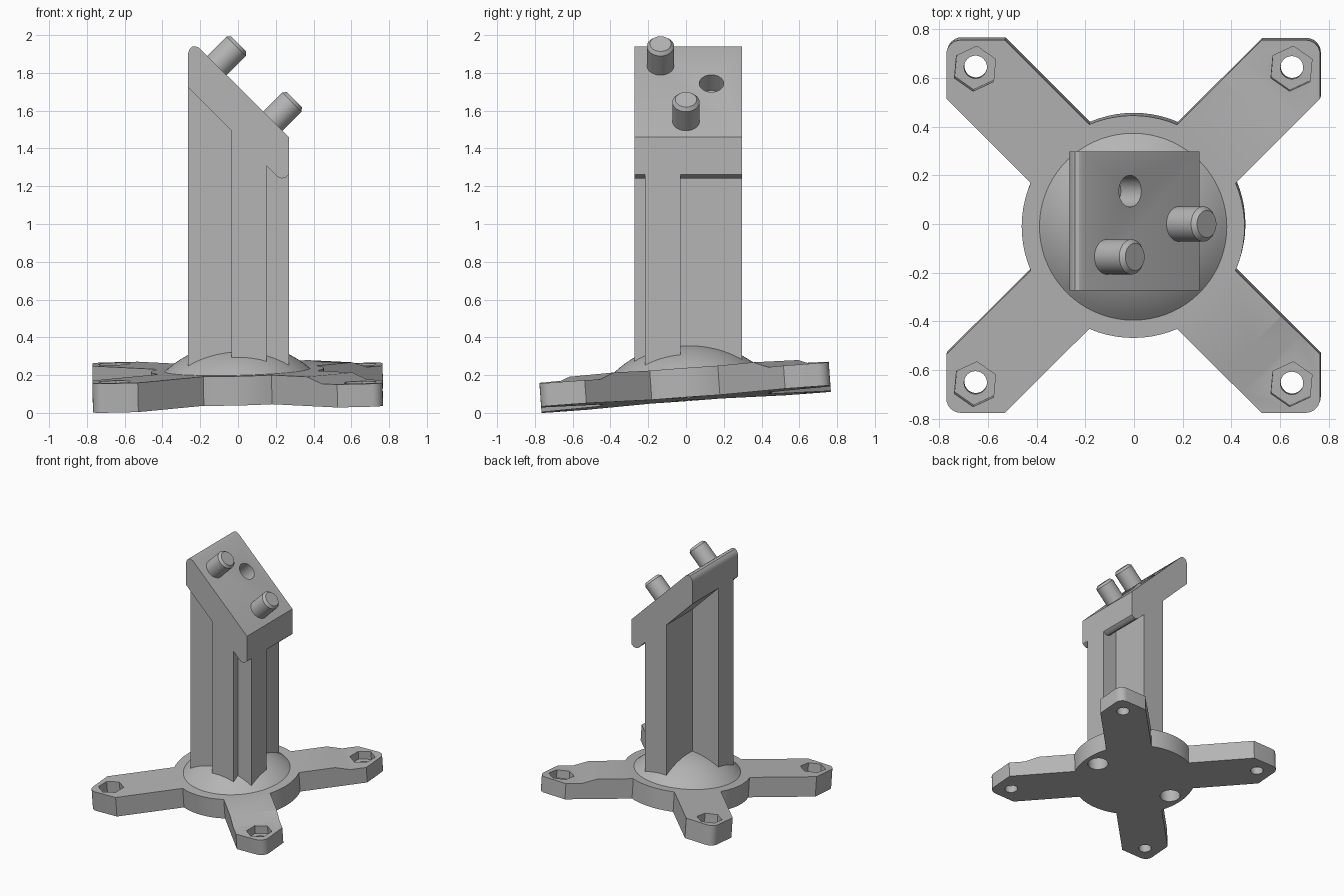
import bpy, bmesh
from math import sin, cos, asin, sqrt, pi, radians
from mathutils import Matrix, Vector

old = bpy.data.objects.get("Cube")
if old:
    bpy.data.objects.remove(old, do_unlink=True)

GREY = (0.46, 0.46, 0.46, 1)
grey = bpy.data.materials.new("plain grey")
grey.use_nodes = True
grey.diffuse_color = GREY
grey.node_tree.nodes["Principled BSDF"].inputs["Base Color"].default_value = GREY


def finish(name, bm):
    bmesh.ops.recalc_face_normals(bm, faces=bm.faces)
    mesh = bpy.data.meshes.new(name)
    bm.to_mesh(mesh)
    bm.free()
    mesh.materials.append(grey)
    ob = bpy.data.objects.new(name, mesh)
    bpy.context.collection.objects.link(ob)
    return ob


def prism(name, points, low, high, matrix=Matrix()):
    """Flat outline extruded along its local z."""
    bm = bmesh.new()
    face = bm.faces.new([bm.verts.new((x, y, low)) for x, y in points])
    new = bmesh.ops.extrude_face_region(bm, geom=[face])["geom"]
    bmesh.ops.translate(bm, vec=(0, 0, high - low),
                        verts=[v for v in new if isinstance(v, bmesh.types.BMVert)])
    bm.transform(matrix)
    return finish(name, bm)


def lathe(name, profile, matrix=Matrix(), steps=48):
    """Profile of (radius, height) spun round its local z."""
    bm = bmesh.new()
    verts = [bm.verts.new((r, 0, h)) for r, h in profile]
    edges = [bm.edges.new(pair) for pair in zip(verts, verts[1:])]
    bmesh.ops.spin(bm, geom=verts + edges, axis=(0, 0, 1), cent=(0, 0, 0),
                   angle=2 * pi, steps=steps)
    bmesh.ops.remove_doubles(bm, verts=bm.verts, dist=1e-5)
    bm.transform(matrix)
    return finish(name, bm)


def circle(x, y, r, sides, turn=0.0):
    return [(x + r * cos(turn + 2 * pi * i / sides),
             y + r * sin(turn + 2 * pi * i / sides)) for i in range(sides)]


def combine(ob, other, operation):
    mod = ob.modifiers.new(operation, 'BOOLEAN')
    mod.operation, mod.solver, mod.object = operation, 'EXACT', other
    bpy.ops.object.select_all(action='DESELECT')
    bpy.context.view_layer.objects.active = ob
    ob.select_set(True)
    bpy.ops.object.modifier_apply(modifier=mod.name)
    bpy.data.objects.remove(other, do_unlink=True)


def smooth(ob):
    bpy.ops.object.select_all(action='DESELECT')
    bpy.context.view_layer.objects.active = ob
    ob.select_set(True)
    bpy.ops.object.shade_smooth_by_angle(angle=radians(30))


# Base: round hub with four diagonal arms, drawn as one outline
HUB, HALF, TIP, THICK, END = 0.458, 0.17, 0.768, 0.155, 0.122
spread = asin(HALF / HUB)
outline = []
for k in range(4):
    turn = Matrix.Rotation(k * pi / 2, 2)
    arm = [(TIP, TIP - HALF * sqrt(2))]
    arm += [(TIP - 0.06 + 0.06 * cos(a * pi / 12), TIP - 0.06 + 0.06 * sin(a * pi / 12))
            for a in range(7)]
    arm.append((TIP - HALF * sqrt(2), TIP))
    start, sweep = pi / 4 + spread, pi / 2 - 2 * spread
    arm += [(HUB * cos(start + sweep * i / 10), HUB * sin(start + sweep * i / 10))
            for i in range(11)]
    outline += [turn @ Vector(p) for p in arm]
base = prism("base_plate", outline, 0, THICK)

# Arm ends step down and carry a bolt hole with a nut pocket
side = Matrix.Rotation(pi / 2, 4, 'X')
step = [(0.69, THICK), (0.80, END), (1.2, END), (1.2, 0.3), (0.69, 0.3)]
for k in range(4):
    around = Matrix.Rotation(pi / 4 + k * pi / 2, 4, 'Z')
    combine(base, prism("step_cutter", step, -0.3, 0.3, around @ side), 'DIFFERENCE')
for sx in (-1, 1):
    for sy in (-1, 1):
        x, y = 0.65 * sx, 0.65 * sy
        combine(base, prism("nut_cutter", circle(x, y, 0.093, 6, radians(25)), 0.06, 0.3),
                'DIFFERENCE')
        combine(base, prism("bolt_cutter", circle(x, y, 0.047, 32), -0.1, 0.3), 'DIFFERENCE')
    # Blind sockets under the hub
    combine(base, prism("socket_cutter", circle(0.35 * sx, 0, 0.075, 32), -0.1, 0.11),
            'DIFFERENCE')

# Shallow dome on the hub
DOME, RISE = 0.385, 0.145
ball = (DOME ** 2 + RISE ** 2) / (2 * RISE)
top = asin(DOME / ball)
profile = [(0, THICK - 0.02), (DOME, THICK - 0.02)]
profile += [(ball * sin(top * (1 - i / 14)), THICK + RISE - ball + ball * cos(top * (1 - i / 14)))
            for i in range(15)]
dome = lathe("hub_dome", profile, steps=72)

# The foot leans slightly against the upright post
lean = Matrix.Rotation(0.073, 4, 'X') @ Matrix.Rotation(-0.023, 4, 'Y')
for part in (base, dome):
    part.data.transform(lean)
lift = -min(v.co.z for v in base.data.vertices)
for part in (base, dome):
    part.data.transform(Matrix.Translation((0, 0, lift)))

# Post with an off-centre cross section
L, R, F, B = -0.265, 0.27, -0.273, 0.297
wl, wr, wf, wb = -0.035, 0.152, -0.218, -0.03
cross = [(wl, F), (wr, F), (wr, wf), (R, wf), (R, wb), (wr, wb),
         (wr, B), (wl, B), (wl, wb), (L, wb), (L, wf), (wl, wf)]
post = prism("post", cross, 0.18, 1)
for v in post.data.vertices:
    if v.co.z > 0.5:
        v.co.z = 1.6 - v.co.x

# Slanted head with rounded upper and lower lips
head_side = [(L, 1.725), (L, 1.9), (-0.257, 1.925), (-0.242, 1.939), (-0.225, 1.941),
             (-0.205, 1.932), (R, 1.46), (R, 1.262), (0.252, 1.246), (0.232, 1.241),
             (0.212, 1.248)]
head = prism("head", head_side, -B, -F, side)
combine(post, head, 'UNION')
post.name = "post_and_head"


# Pegs and an empty socket on the slanted face
def on_face(x, y):
    return Matrix.Translation((x, y, 1.73 - x)) @ Matrix.Rotation(pi / 4, 4, 'Y')


combine(post, prism("peg_socket_cutter", circle(0, 0, 0.065, 32), -0.12, 0.1,
                    on_face(-0.015, 0.135)), 'DIFFERENCE')
peg_profile = [(0, -0.05), (0.072, -0.05), (0.072, 0.142), (0.056, 0.161), (0, 0.161)]
pegs = [lathe("upper_peg", peg_profile, on_face(-0.11, -0.135)),
        lathe("lower_peg", peg_profile, on_face(0.185, 0))]

for part in [base, dome, post] + pegs:
    smooth(part)
